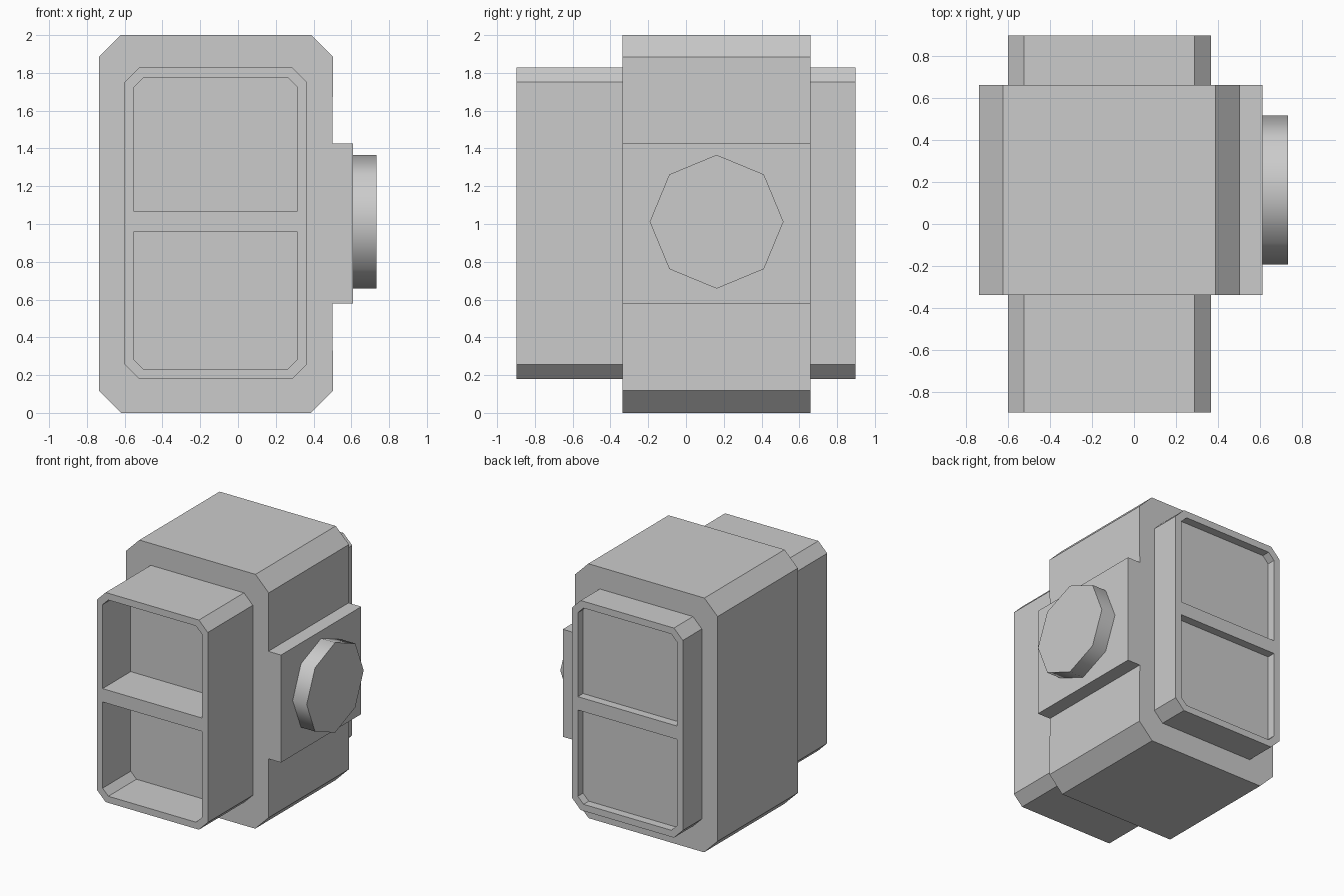
import bpy, bmesh, math

if "Cube" in bpy.data.objects:
    bpy.data.objects.remove(bpy.data.objects["Cube"])


def prism(name, profile, y0, y1):
    """Extrude an (x, z) outline from y0 to y1."""
    bm = bmesh.new()
    face = bm.faces.new([bm.verts.new((x, y0, z)) for x, z in profile])
    ext = bmesh.ops.extrude_face_region(bm, geom=[face])
    verts = [v for v in ext["geom"] if isinstance(v, bmesh.types.BMVert)]
    bmesh.ops.translate(bm, verts=verts, vec=(0, y1 - y0, 0))
    bmesh.ops.recalc_face_normals(bm, faces=bm.faces)
    mesh = bpy.data.meshes.new(name)
    bm.to_mesh(mesh)
    bm.free()
    obj = bpy.data.objects.new(name, mesh)
    bpy.context.collection.objects.link(obj)
    return obj


def low_end(x0, x1, z, c):
    return [(x0, z + c), (x0 + c, z), (x1 - c, z), (x1, z + c)]


def high_end(x0, x1, z, c):
    return [(x1, z - c), (x1 - c, z), (x0 + c, z), (x0, z - c)]


# Main body with the raised side plate in the same profile
side_plate = [(0.50, 0.58), (0.61, 0.58), (0.61, 1.425), (0.50, 1.425)]
prism("main_body",
      low_end(-0.737, 0.503, 0, 0.118) + side_plate + high_end(-0.737, 0.503, 2, 0.115),
      -0.337, 0.66)

# Front and back housings, each with two recessed panels
housing = low_end(-0.60, 0.365, 0.18, 0.077) + high_end(-0.60, 0.365, 1.828, 0.077)
PX0, PX1, PC = -0.55, 0.313, 0.05
pockets = {
    "lower": low_end(PX0, PX1, 0.232, PC) + [(PX1, 0.96), (PX0, 0.96)],
    "upper": [(PX0, 1.065), (PX1, 1.065)] + high_end(PX0, PX1, 1.775, PC),
}
for side, inner, outer, depth in (("front", -0.32, -0.897, 0.35),
                                  ("back", 0.64, 0.897, 0.065)):
    body = prism(side + "_housing", housing, inner, outer)
    out = math.copysign(1, outer)
    for level, outline in pockets.items():
        cutter = prism(f"{side}_{level}_recess_cutter", outline,
                       outer - out * depth, outer + out * 0.1)
        cutter.hide_render = True
        cutter.hide_set(True)
        cutter.display_type = 'WIRE'
        mod = body.modifiers.new(level + "_recess", 'BOOLEAN')
        mod.operation = 'DIFFERENCE'
        mod.solver = 'EXACT'
        mod.object = cutter

# Eight-sided side knob with a smooth rim
bpy.ops.mesh.primitive_cylinder_add(vertices=8, radius=0.354, depth=0.14,
                                    location=(0.662, 0.162, 1.012),
                                    rotation=(0, math.pi / 2, 0))
knob = bpy.context.object
knob.name = "side_knob"
bpy.ops.object.shade_smooth_by_angle(angle=math.radians(50))
